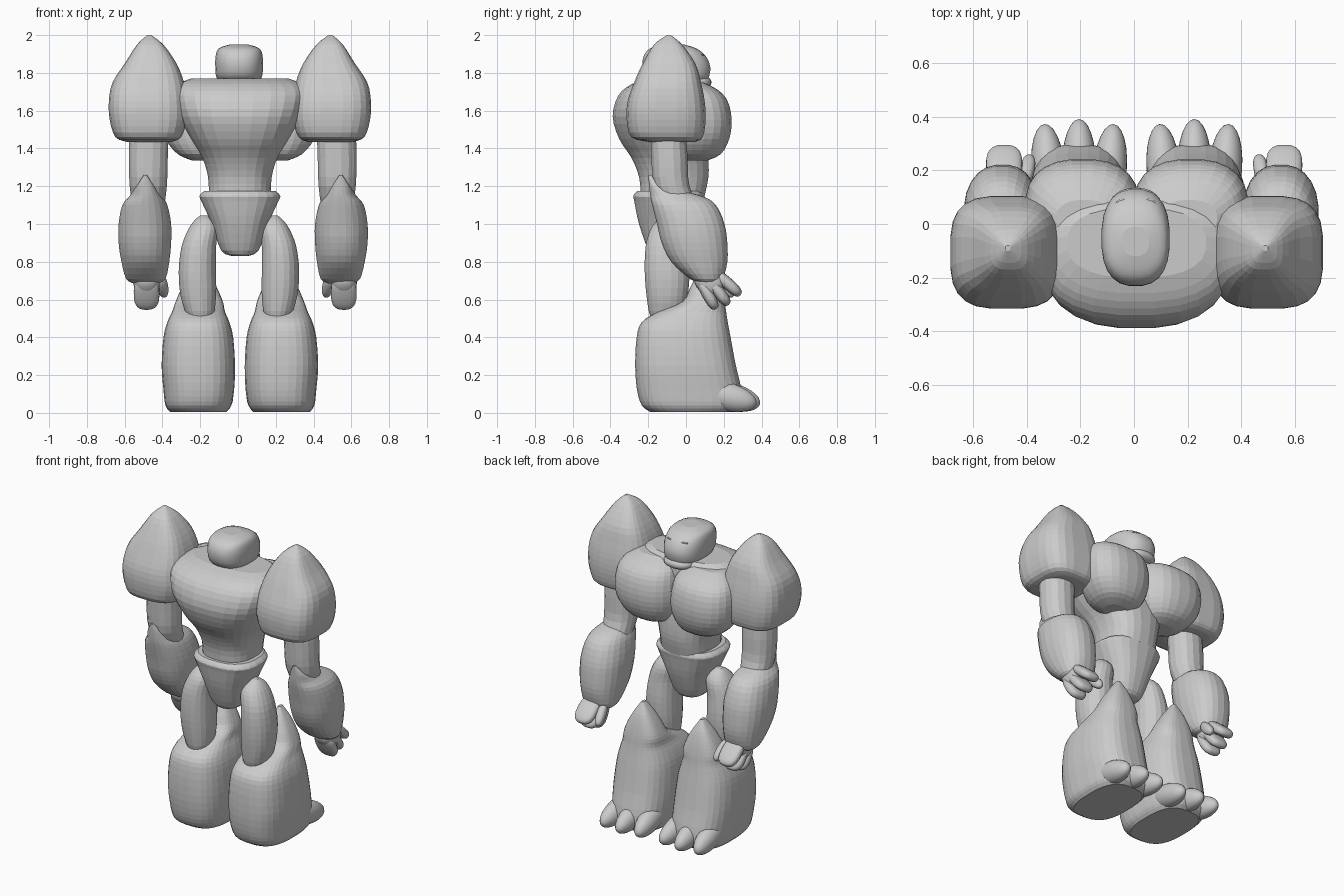
import bpy, bmesh
from math import cos, sin, pi, copysign
from mathutils import Vector, Matrix, Euler

cube = bpy.data.objects.get("Cube")
if cube:
    bpy.data.objects.remove(cube)

grey = bpy.data.materials.new("clay_grey")
grey.use_nodes = True
tone = (0.6, 0.6, 0.6, 1)
grey.diffuse_color = tone
grey.node_tree.nodes["Principled BSDF"].inputs["Base Color"].default_value = tone


def squared(value, power):
    """Push a circle coordinate towards a rounded square."""
    return copysign(abs(value) ** (2 / power), value)


def finish(name, bm, smooth=False):
    bmesh.ops.recalc_face_normals(bm, faces=bm.faces)
    mesh = bpy.data.meshes.new(name)
    for f in bm.faces:
        f.smooth = smooth and len(f.verts) < 5
    bm.to_mesh(mesh)
    bm.free()
    mesh.materials.append(grey)
    obj = bpy.data.objects.new(name, mesh)
    bpy.context.collection.objects.link(obj)


def spline(rows, steps=3):
    """Catmull-Rom interpolation through the cross-section rows."""
    pts = [Vector(r) for r in rows]
    out = []
    for i in range(len(pts) - 1):
        a, b = pts[max(i - 1, 0)], pts[i]
        c, d = pts[i + 1], pts[min(i + 2, len(pts) - 1)]
        for k in range(steps):
            t = k / steps
            out.append(b + (c - a) * (t / 2) + (a * 2 - b * 5 + c * 4 - d) * (t * t / 2)
                       + (b * 3 - a - c * 3 + d) * (t ** 3 / 2))
    return out + [pts[-1]]


def loft(name, rows, side=1, shift=0.0, power=2.5, seg=24, smooth=False):
    """Stack rounded sections; each row is z, x min, x max, y min, y max."""
    bm = bmesh.new()
    rings = []
    for z, x0, x1, y0, y1 in spline(rows):
        ring = []
        for i in range(seg):
            a = 2 * pi * (i + 0.5) / seg
            x = (x0 + x1) / 2 + squared(cos(a), power) * (x1 - x0) / 2
            y = (y0 + y1) / 2 + squared(sin(a), power) * (y1 - y0) / 2
            ring.append(bm.verts.new((side * x + shift, y, z)))
        rings.append(ring)
    for lo, hi in zip(rings, rings[1:]):
        for i in range(seg):
            j = (i + 1) % seg
            bm.faces.new((lo[i], lo[j], hi[j], hi[i]))
    bm.faces.new(rings[0])
    bm.faces.new(rings[-1])
    finish(name, bm, smooth)


def ball(name, loc, radii, rot=(0, 0, 0), power=2.0):
    """Smooth ellipsoid, boxier with a higher power."""
    bm = bmesh.new()
    bmesh.ops.create_uvsphere(bm, u_segments=24, v_segments=14, radius=1)
    for v in bm.verts:
        v.co = [squared(c, power) for c in v.co]
    bm.transform(Matrix.LocRotScale(Vector(loc), Euler(rot), Vector(radii)))
    finish(name, bm, True)


def centred(rows):
    return [(z, -h, h, y0, y1) for z, h, y0, y1 in rows]


# Torso and hips
loft("torso", centred([
    (1.15, .165, -.24, .1), (1.25, .17, -.25, .12), (1.35, .2, -.29, .12),
    (1.45, .26, -.355, .11), (1.57, .325, -.39, .1), (1.68, .355, -.36, .1),
    (1.74, .33, -.29, .09), (1.77, .26, -.2, .06)]), shift=.01)
loft("hips", centred([
    (.83, .04, -.17, -.02), (.86, .1, -.2, .02), (1.0, .15, -.25, .07),
    (1.12, .205, -.275, .095), (1.15, .215, -.28, .1), (1.175, .19, -.26, .09)]), shift=.01)

# Head with protruding jaw and heavy eyelids
loft("head", centred([
    (1.73, .07, -.1, .1), (1.77, .118, -.2, .12), (1.83, .127, -.23, .13),
    (1.89, .125, -.225, .105), (1.93, .108, -.19, .055), (1.95, .05, -.12, -.01)]),
    shift=.006, power=2.5, smooth=True)
ball("jaw", (.006, .05, 1.75), (.1, .085, .038), power=2.3)
for name, s in (("left", 1), ("right", -1)):
    ball(name + "_eyelid", (s * .05 + .006, .08, 1.89), (.032, .016, .007), (.4, 0, -s * .3))

# Paired parts
shoulder = [
    (1.435, .36, .6, -.2, .05), (1.46, .31, .66, -.29, .09), (1.55, .28, .69, -.315, .105),
    (1.65, .28, .695, -.31, .1), (1.75, .295, .675, -.275, .08), (1.85, .335, .61, -.23, .05),
    (1.95, .405, .545, -.17, -.02), (2.0, .47, .49, -.1, -.08)]
chest = [
    (1.335, .1, .25, -.02, .11), (1.37, .04, .33, -.08, .185), (1.45, .0, .395, -.1, .23),
    (1.55, -.01, .415, -.1, .243), (1.65, .0, .405, -.1, .222), (1.71, .025, .37, -.08, .17),
    (1.75, .09, .3, -.05, .09)]
upper_arm = [
    (1.05, .42, .58, -.1, .08), (1.2, .4, .6, -.17, .02), (1.35, .395, .605, -.185, .01),
    (1.5, .39, .6, -.19, .0)]
forearm = [
    (.685, .45, .58, .08, .16), (.71, .41, .62, .02, .195), (.8, .39, .645, -.08, .22),
    (.9, .38, .66, -.13, .22), (1.0, .38, .66, -.155, .205), (1.1, .4, .64, -.18, .16),
    (1.15, .43, .6, -.19, .08), (1.2, .47, .565, -.195, -.11), (1.26, .51, .525, -.2, -.185)]
thigh = [
    (.485, .17, .25, -.15, -.05), (.51, .135, .275, -.19, -.02), (.62, .12, .31, -.21, .01),
    (.75, .12, .32, -.22, .02), (.88, .12, .305, -.215, .01), (.97, .11, .27, -.19, .0),
    (1.02, .13, .235, -.15, -.03), (1.045, .165, .205, -.11, -.07)]
lower_leg = [
    (.005, .07, .37, -.19, .26), (.04, .045, .395, -.235, .295), (.12, .03, .405, -.26, .295),
    (.25, .025, .415, -.27, .265), (.4, .035, .405, -.262, .237), (.48, .055, .385, -.235, .222),
    (.535, .078, .36, -.15, .213), (.59, .09, .34, -.02, .206), (.66, .12, .31, .02, .192),
    (.73, .16, .27, .055, .17), (.795, .205, .225, .1, .135)]

for name, s in (("left", 1), ("right", -1)):
    loft(name + "_shoulder", shoulder, s, .01, power=3.2)
    loft(name + "_chest", chest, s, .01, power=2.4)
    loft(name + "_upper_arm", upper_arm, s, .025, power=2.2, seg=16)
    loft(name + "_forearm", forearm, s, .027, power=2.3)
    loft(name + "_thigh", thigh, s, .005, power=2.2, seg=20)
    loft(name + "_lower_leg", lower_leg, s, .01, power=2.8, seg=32)

    # Toes fan out from the foot
    for k in (-1, 0, 1):
        ball(f"{name}_toe_{k + 2}", (s * .215 + k * .115 + .01, .222 - abs(k) * .018, .09),
             (.063, .175, .075), (-.25, 0, -k * .08))

    # Palm, three stacked fingers and an inner thumb
    hand_x = s * .522 + .038
    ball(name + "_palm", (hand_x, .13, .7), (.07, .08, .08), (.7, 0, 0), power=2.6)
    for k, (y, z, tilt) in enumerate([(.115, .63, .5), (.17, .645, .65), (.22, .685, .85)]):
        ball(f"{name}_finger_{k + 1}", (hand_x, y, z), (.068, .032, .092), (tilt, 0, 0), power=2.7)
    ball(name + "_thumb", (hand_x - s * .085, .2, .67), (.028, .032, .075), (.8, 0, s * .2), power=2.4)
